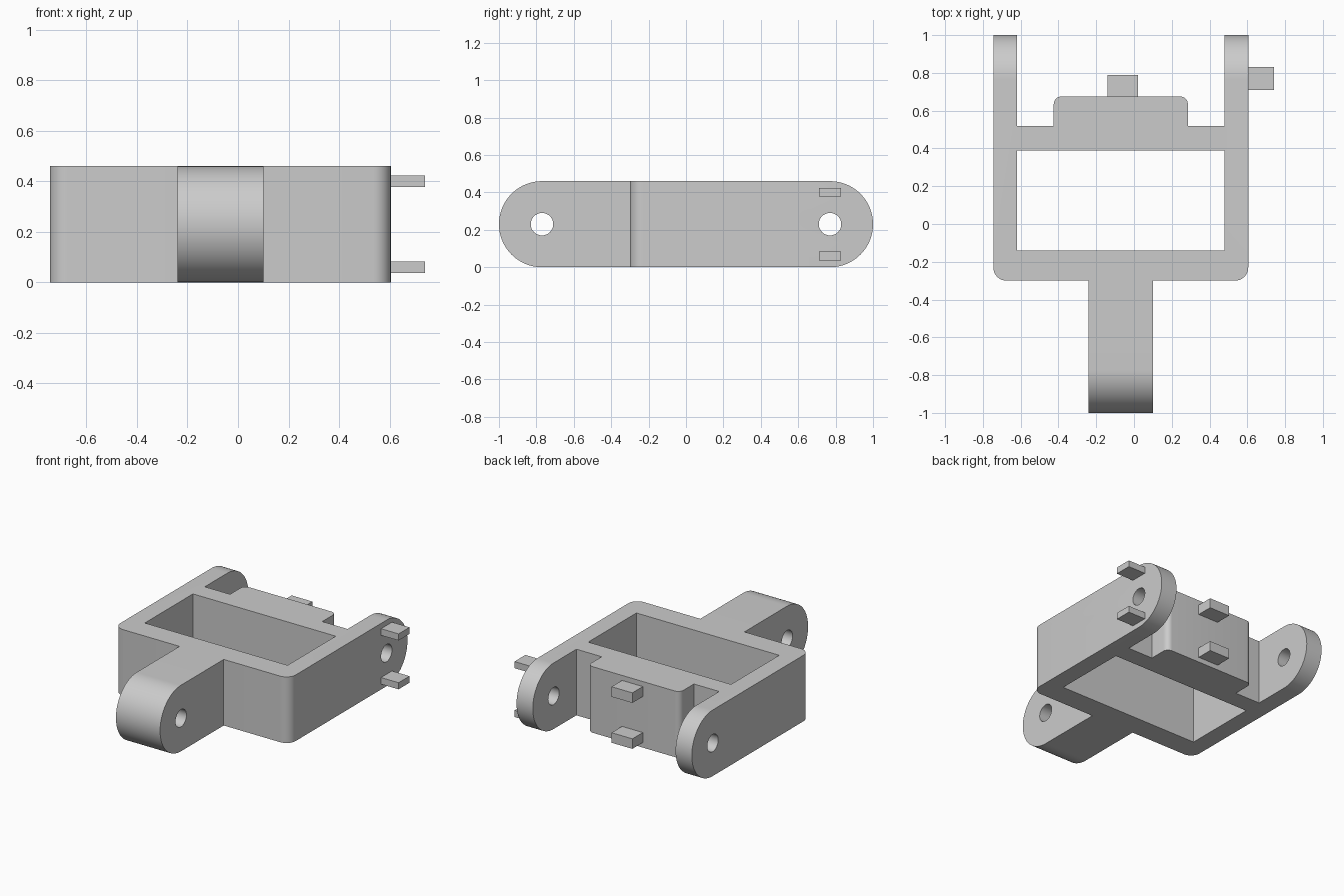
import bpy, bmesh, math
from mathutils import Vector

cube = bpy.data.objects.get("Cube")
if cube:
    bpy.data.objects.remove(cube, do_unlink=True)

grey = bpy.data.materials.new("plain grey")
grey.use_nodes = True
color = (0.6, 0.6, 0.6, 1)
grey.diffuse_color = color
grey.node_tree.nodes["Principled BSDF"].inputs["Base Color"].default_value = color

H = 0.46          # bracket height
R = H / 2         # radius of the rounded lugs
MID = -0.07       # centre line of the bracket
PIVOT = 1 - R     # distance of the pin holes from the centre


def prism(name, points, offset):
    """Extrude a closed planar outline by the offset vector."""
    bm = bmesh.new()
    face = bm.faces.new([bm.verts.new(p) for p in points])
    ext = bmesh.ops.extrude_face_region(bm, geom=[face])
    moved = [v for v in ext["geom"] if isinstance(v, bmesh.types.BMVert)]
    bmesh.ops.translate(bm, verts=moved, vec=offset)
    bmesh.ops.recalc_face_normals(bm, faces=bm.faces)
    mesh = bpy.data.meshes.new(name)
    bm.to_mesh(mesh)
    bm.free()
    mesh.materials.append(grey)
    obj = bpy.data.objects.new(name, mesh)
    bpy.context.collection.objects.link(obj)
    return obj


def box(name, x0, x1, y0, y1, z0, z1):
    return prism(name, [(x0, y0, z0), (x1, y0, z0), (x1, y1, z0), (x0, y1, z0)],
                 (0, 0, z1 - z0))


def arc(cy, cz, r, start, end, steps):
    """Arc points in the side plane, angles in degrees."""
    angles = [math.radians(start + (end - start) * i / steps) for i in range(steps + 1)]
    return [(-1, cy + r * math.cos(a), cz + r * math.sin(a)) for a in angles]


def combine(target, cutter, operation):
    mod = target.modifiers.new(operation.lower(), "BOOLEAN")
    mod.operation, mod.object, mod.solver = operation, cutter, "EXACT"
    cutter.hide_render = True
    bpy.ops.object.select_all(action="DESELECT")
    bpy.context.view_layer.objects.active = target
    target.select_set(True)
    bpy.ops.object.modifier_apply(modifier=mod.name)
    bpy.data.objects.remove(cutter, do_unlink=True)


# Half of the plan outline, front to back: distance from centre line, y, corner radius
half = [(0.17, -1.1, 0), (0.17, -0.30, 0), (0.675, -0.30, 0.07), (0.675, 1.1, 0),
        (0.55, 1.1, 0), (0.55, 0.52, 0), (0.355, 0.52, 0), (0.355, 0.675, 0.04)]
plan = half + [(-x, y, r) for x, y, r in reversed(half)]

# Round the square corners of the plan
outline = []
for i, (x, y, r) in enumerate(plan):
    p = Vector((MID + x, y, -0.1))
    if r == 0:
        outline.append(p)
        continue
    ends = [Vector((MID + q[0], q[1], -0.1)) for q in (plan[i - 1], plan[(i + 1) % len(plan)])]
    a, b = [(e - p).normalized() * r for e in ends]
    for k in range(9):
        t = math.pi / 2 * k / 8
        outline.append(p + a * (1 - math.sin(t)) + b * (1 - math.cos(t)))

bracket = prism("bracket", outline, (0, 0, H + 0.2))

# Trim to the rounded side profile
side = arc(PIVOT, R, R, -90, 90, 48) + arc(-PIVOT, R, R, 90, 270, 48)
combine(bracket, prism("side_profile", side, (2, 0, 0)), "INTERSECT")

# Rectangular opening and pin holes
combine(bracket, box("opening_cutter", MID - 0.55, MID + 0.55, -0.14, 0.39, -0.2, H + 0.2),
        "DIFFERENCE")
for y in (-PIVOT, PIVOT):
    combine(bracket, prism("hole_cutter", arc(y, R, 0.06, 0, 352.5, 47), (2, 0, 0)),
            "DIFFERENCE")

bpy.ops.object.select_all(action="DESELECT")
bracket.select_set(True)
bpy.context.view_layer.objects.active = bracket
bpy.ops.object.shade_smooth_by_angle(angle=math.radians(30))

# Pairs of small tabs on the side and the back
for label, sign in (("lower", -1), ("upper", 1)):
    z = R + sign * 0.17
    box(label + "_side_tab", 0.59, 0.74, 0.71, 0.83, z - 0.023, z + 0.023)
    z = R + sign * 0.16
    box(label + "_back_tab", -0.14, 0.02, 0.66, 0.79, z - 0.035, z + 0.035)
